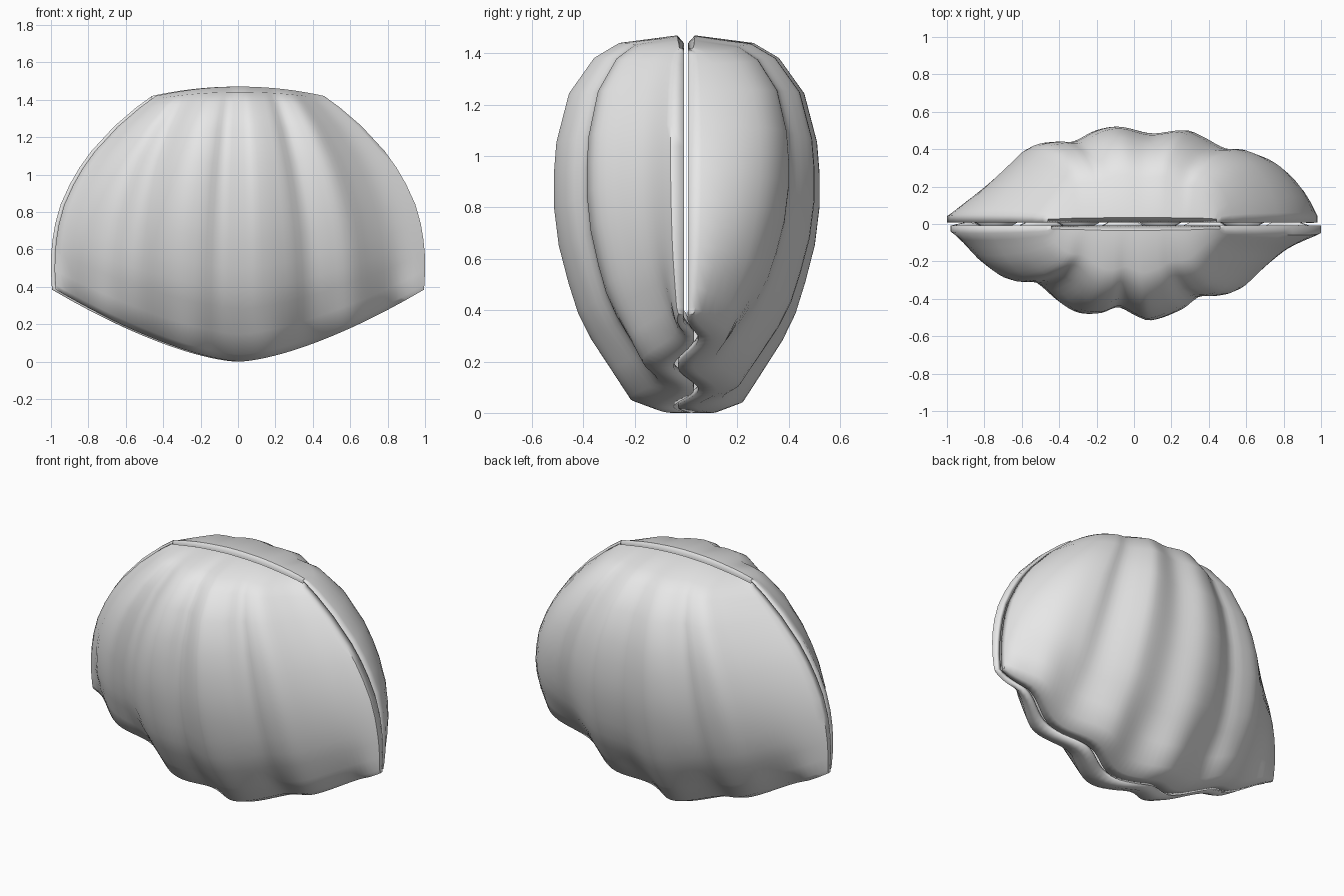
import bpy
import bmesh
import math

cube = bpy.data.objects.get("Cube")
if cube:
    bpy.data.objects.remove(cube, do_unlink=True)

shell_grey = bpy.data.materials.new("shell_grey")
shell_grey.use_nodes = True
colour = (0.8, 0.8, 0.8, 1.0)
shell_grey.diffuse_color = colour
shell_grey.node_tree.nodes["Principled BSDF"].inputs["Base Color"].default_value = colour

# Half width of the fan from hinge (0) to lower rim (1)
WIDTH = [(0, .45), (.11, .6), (.28, .77), (.44, .88), (.61, .955), (.83, .99), (1, .985)]
# Share of full depth along each rib, hinge to lower rim
BULGE = [(0, .02), (.02, .48), (.06, .68), (.155, .88), (.285, .98), (.37, 1), (.455, 1),
         (.56, .96), (.66, .88), (.74, .8), (.81, .69), (.9, .5), (.975, .33), (1, .12)]
# Ribbed depth across the fan for each half
FRONT = [(-1, .05), (-.95, .11), (-.87, .21), (-.74, .3), (-.58, .32), (-.44, .43),
         (-.34, .475), (-.22, .475), (-.11, .445), (0, .49), (.09, .515), (.28, .455),
         (.38, .39), (.48, .385), (.6, .355), (.72, .25), (.84, .15), (1, .06)]
BACK = [(-1, .05), (-.84, .2), (-.7, .33), (-.6, .415), (-.46, .44), (-.36, .44),
        (-.22, .5), (-.08, .52), (.12, .485), (.33, .5), (.43, .465), (.56, .405),
        (.68, .395), (.84, .32), (.95, .19), (1, .06)]
COLUMNS = 64


def slope(table, i):
    low, high = table[max(i - 1, 0)], table[min(i + 1, len(table) - 1)]
    return (high[1] - low[1]) / (high[0] - low[0])


def sample(table, at):
    """Smooth interpolation through the points of a table."""
    i = 0
    while i < len(table) - 2 and at > table[i + 1][0]:
        i += 1
    (x0, y0), (x1, y1) = table[i], table[i + 1]
    span = x1 - x0
    t = (at - x0) / span
    ease = t * t * (3 - 2 * t)
    bend_in = t * (1 - t) ** 2 * slope(table, i)
    bend_out = t * t * (t - 1) * slope(table, i + 1)
    return y0 + (y1 - y0) * ease + span * (bend_in + bend_out)


def seam(u, s):
    """Zigzag of the lower lip, fading towards hinge and corners."""
    fade = min(1, max(0, (1 - abs(u)) / .15))
    return .04 * s ** 6 * fade * math.cos(math.tau * (u - .38) / .45)


def shell_point(u, s, depth, side, shift):
    top = 1.47 - .05 * u * u
    bottom = .385 * abs(u) ** 1.5
    x = u * sample(WIDTH, s) + shift
    return (x, side * depth + seam(u, s), top + (bottom - top) * s)


def build_shell(name, profile, side, shift):
    bm = bmesh.new()
    across = [2 * i / COLUMNS - 1 for i in range(COLUMNS + 1)]
    # Repeated end columns form the flat side rims
    columns = [(-1, True)] + [(u, False) for u in across] + [(1, True)]
    rows = [(0, None)] + BULGE + [(1, None)]
    grid = []
    for s, share in rows:
        line = []
        for u, is_rim in columns:
            if share is None or is_rim:
                depth = .008
            else:
                depth = .025 + share * (sample(profile, u) - .025)
            point = shell_point(u, s, depth, side, shift)
            if share is None and s == 0:
                point = (point[0], point[1], point[2] - .03)
            line.append(bm.verts.new(point))
        grid.append(line)
    for upper, lower in zip(grid, grid[1:]):
        for i in range(len(columns) - 1):
            corners = [upper[i], lower[i], lower[i + 1], upper[i + 1]]
            bm.faces.new(corners if side < 0 else corners[::-1])
    bmesh.ops.remove_doubles(bm, verts=bm.verts[:], dist=.0005)
    mesh = bpy.data.meshes.new(name)
    bm.to_mesh(mesh)
    bm.free()
    mesh.materials.append(shell_grey)
    shell = bpy.data.objects.new(name, mesh)
    bpy.context.collection.objects.link(shell)
    # Thickness goes inwards
    wall = shell.modifiers.new("wall", "SOLIDIFY")
    wall.thickness = .025
    wall.offset = -1
    bpy.ops.object.select_all(action="DESELECT")
    shell.select_set(True)
    bpy.context.view_layer.objects.active = shell
    bpy.ops.object.shade_smooth_by_angle(angle=math.radians(50))


build_shell("front_shell", FRONT, -1, .01)
build_shell("back_shell", BACK, 1, -.01)
